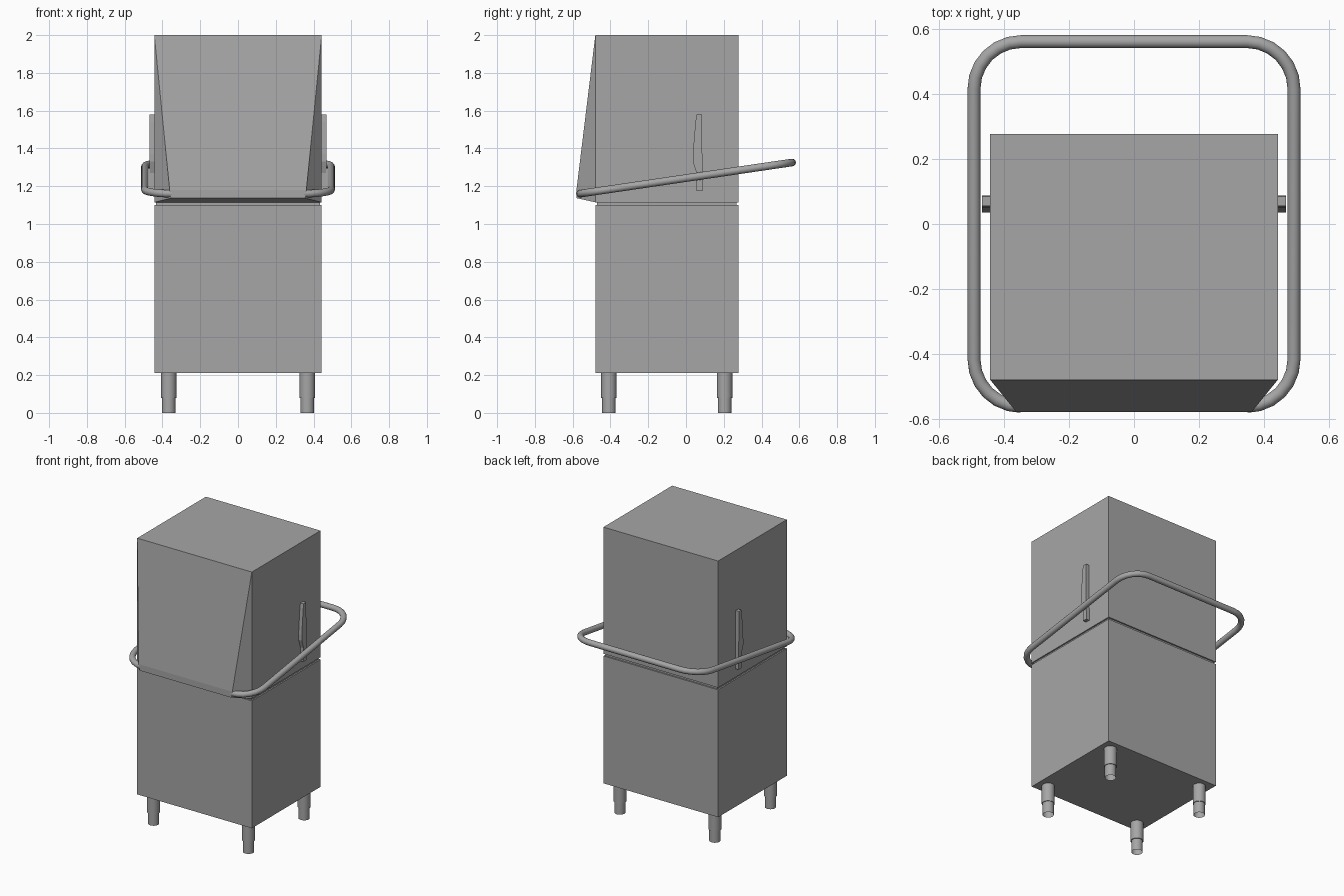
import bpy, bmesh, math
from mathutils import Vector

cube = bpy.data.objects.get("Cube")
if cube:
    bpy.data.objects.remove(cube, do_unlink=True)

steel = bpy.data.materials.new("brushed steel grey")
steel.use_nodes = True
GREY = (0.38, 0.38, 0.38, 1)
steel.diffuse_color = GREY
steel.node_tree.nodes["Principled BSDF"].inputs["Base Color"].default_value = GREY

HALF, FRONT, BACK = 0.443, -0.48, 0.278


def finish(name, bm, smooth=False):
    bmesh.ops.recalc_face_normals(bm, faces=bm.faces)
    mesh = bpy.data.meshes.new(name)
    bm.to_mesh(mesh)
    bm.free()
    obj = bpy.data.objects.new(name, mesh)
    bpy.context.collection.objects.link(obj)
    mesh.materials.append(steel)
    if smooth:
        bpy.ops.object.select_all(action='DESELECT')
        obj.select_set(True)
        bpy.context.view_layer.objects.active = obj
        bpy.ops.object.shade_smooth_by_angle(angle=math.radians(40))
    return obj


def loft(name, rings, caps=(True, True), smooth=False):
    """Skin a list of equal-length point rings."""
    bm = bmesh.new()
    loops = [[bm.verts.new(p) for p in ring] for ring in rings]
    n = len(loops[0])
    for a, b in zip(loops, loops[1:]):
        for i in range(n):
            j = (i + 1) % n
            bm.faces.new((a[i], a[j], b[j], b[i]))
    for cap, ring in zip(caps, (loops[0], loops[-1])):
        if cap:
            bm.faces.new(ring)
    return finish(name, bm, smooth)


def rectangle(z, inset=0):
    x, f, b = HALF - inset, FRONT + inset, BACK - inset
    return [(-x, f, z), (x, f, z), (x, b, z), (-x, b, z)]


def circle(x, y, z, r, n=20):
    return [(x + r * math.cos(math.tau * i / n),
             y + r * math.sin(math.tau * i / n), z) for i in range(n)]


# Lower cabinet, recessed seam and hood
loft("cabinet", [rectangle(0.21), rectangle(1.1)])
loft("seam", [rectangle(1.1, 0.01), rectangle(1.115, 0.01)])
loft("hood", [rectangle(1.115), rectangle(2)])

# Tapered hood front, widening toward the bottom lip
bm = bmesh.new()
profile = [(HALF, FRONT, 2), (0.362, -0.58, 1.18),
           (0.355, -0.58, 1.137), (HALF, FRONT, 1.115)]
left = [bm.verts.new(p) for p in profile]
right = [bm.verts.new((-x, y, z)) for x, y, z in profile]
for i in range(3):
    bm.faces.new((left[i], left[i + 1], right[i + 1], right[i]))
bm.faces.new(left)
bm.faces.new(right)
finish("hood_front", bm)

# Legs with a narrower hollow foot
for side, x in (("left", 0.367), ("right", -0.367)):
    for end, y in (("front", -0.408), ("back", 0.205)):
        loft(f"{end}_{side}_leg",
             [circle(x, y, 0, 0.036), circle(x, y, 0.08, 0.036),
              circle(x, y, 0.08, 0.041), circle(x, y, 0.21, 0.041)],
             caps=(False, True), smooth=True)

# Side guide brackets
outline = [(0.056, 1.58), (0.084, 1.58), (0.088, 1.175), (0.056, 1.175),
           (0.056, 1.27), (0.036, 1.33), (0.036, 1.37), (0.05, 1.54)]
for side, s in (("left", 1), ("right", -1)):
    loft(f"{side}_bracket",
         [[(s * x, y, z) for y, z in outline] for x in (HALF - 0.005, 0.468)])

# Wrap-around lifting handle: tilted rounded loop, open at the front
X, Y, R, TUBE = 0.493, 0.562, 0.145, 0.02
half_path = []
for cy, start in ((-Y + R, -90), (Y - R, 0)):
    for step in range(7):
        a = math.radians(start + 15 * step)
        half_path.append((X - R + R * math.cos(a), cy + R * math.sin(a)))
path = half_path + [(-x, y) for x, y in reversed(half_path)]
points = [Vector((x, y, 1.243 + 0.147 * y)) for x, y in path]
normal = Vector((0, -0.147, 1)).normalized()
rings = []
for i, p in enumerate(points):
    tangent = (points[min(i + 1, len(points) - 1)] - points[max(i - 1, 0)]).normalized()
    across = tangent.cross(normal)
    rings.append([p + TUBE * (math.cos(t) * across + math.sin(t) * normal)
                  for t in (math.tau * k / 16 for k in range(16))])
loft("handle", rings, smooth=True)
